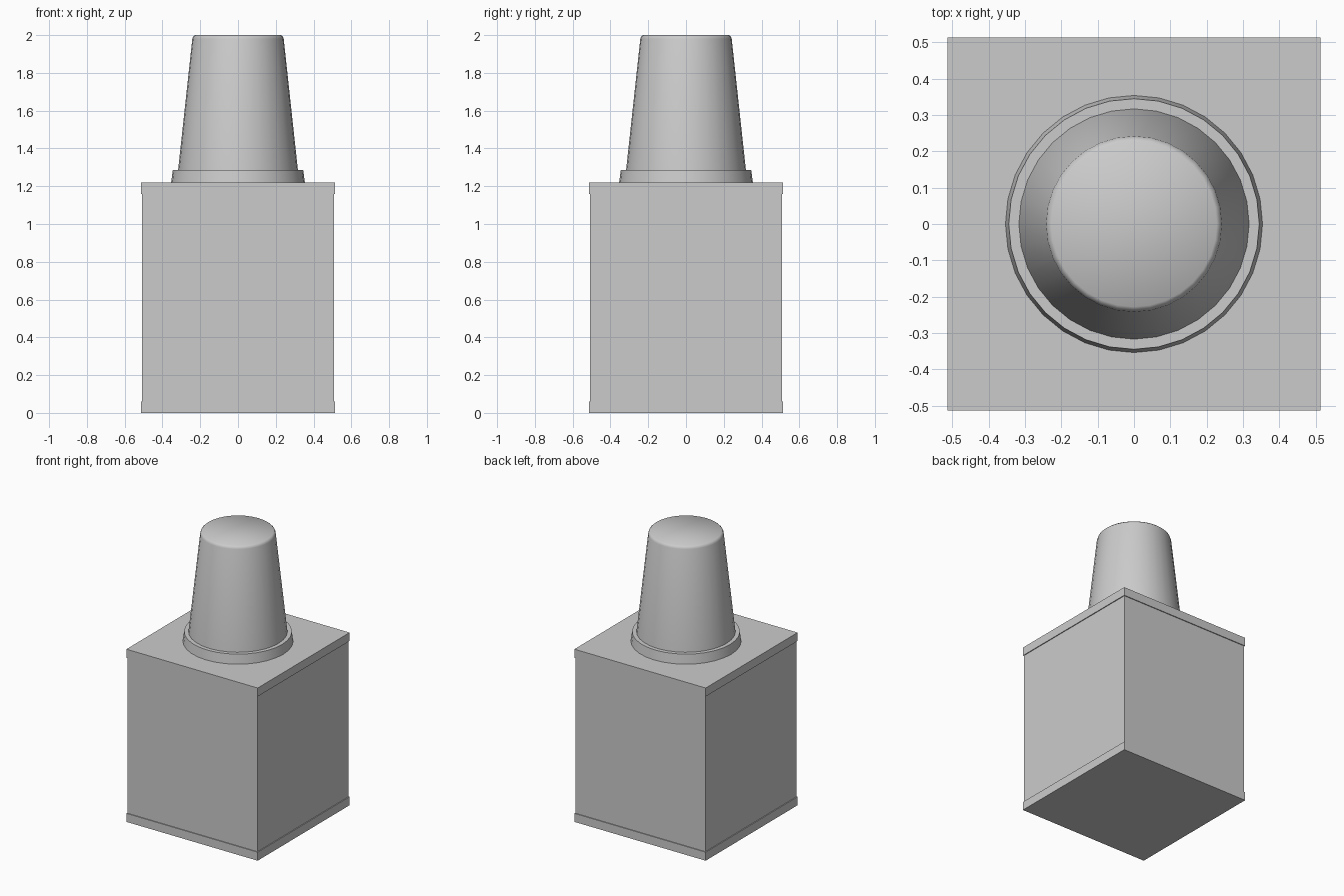
import bpy, bmesh, math

if "Cube" in bpy.data.objects:
    bpy.data.objects.remove(bpy.data.objects["Cube"])

SIDES = 32


def add_object(name, bm):
    bmesh.ops.recalc_face_normals(bm, faces=bm.faces[:])
    mesh = bpy.data.meshes.new(name)
    bm.to_mesh(mesh)
    bm.free()
    obj = bpy.data.objects.new(name, mesh)
    bpy.context.collection.objects.link(obj)
    return obj


def box(name, half, z0, z1):
    bm = bmesh.new()
    bmesh.ops.create_cube(bm, size=1)
    bmesh.ops.scale(bm, vec=(2 * half, 2 * half, z1 - z0), verts=bm.verts)
    bmesh.ops.translate(bm, vec=(0, 0, (z0 + z1) / 2), verts=bm.verts)
    return add_object(name, bm)


def turned(name, profile, angle):
    """Closed round part from (radius, height) pairs, bottom to top."""
    bm = bmesh.new()
    rings = [[bm.verts.new((r * math.cos(2 * math.pi * i / SIDES),
                            r * math.sin(2 * math.pi * i / SIDES), z))
              for i in range(SIDES)] for r, z in profile]
    for low, high in zip(rings, rings[1:]):
        for i in range(SIDES):
            j = (i + 1) % SIDES
            bm.faces.new((low[i], low[j], high[j], high[i]))
    bm.faces.new(rings[0][::-1])
    bm.faces.new(rings[-1])
    obj = add_object(name, bm)
    bpy.ops.object.select_all(action='DESELECT')
    obj.select_set(True)
    bpy.context.view_layer.objects.active = obj
    bpy.ops.object.shade_smooth_by_angle(angle=math.radians(angle))
    return obj


# Square stack with a slightly wider slab at each end
box("base_slab", 0.513, 0.0, 0.06)
box("stack_body", 0.507, 0.06, 1.16)
box("top_slab", 0.513, 1.16, 1.22)

# Round collar and tapered pot with a soft top rim
turned("pot_collar", [(0.354, 1.22), (0.345, 1.287)], 30)
turned("tapered_pot", [(0.317, 1.287), (0.242, 1.98), (0.238, 1.991), (0.228, 2.0)], 75)
